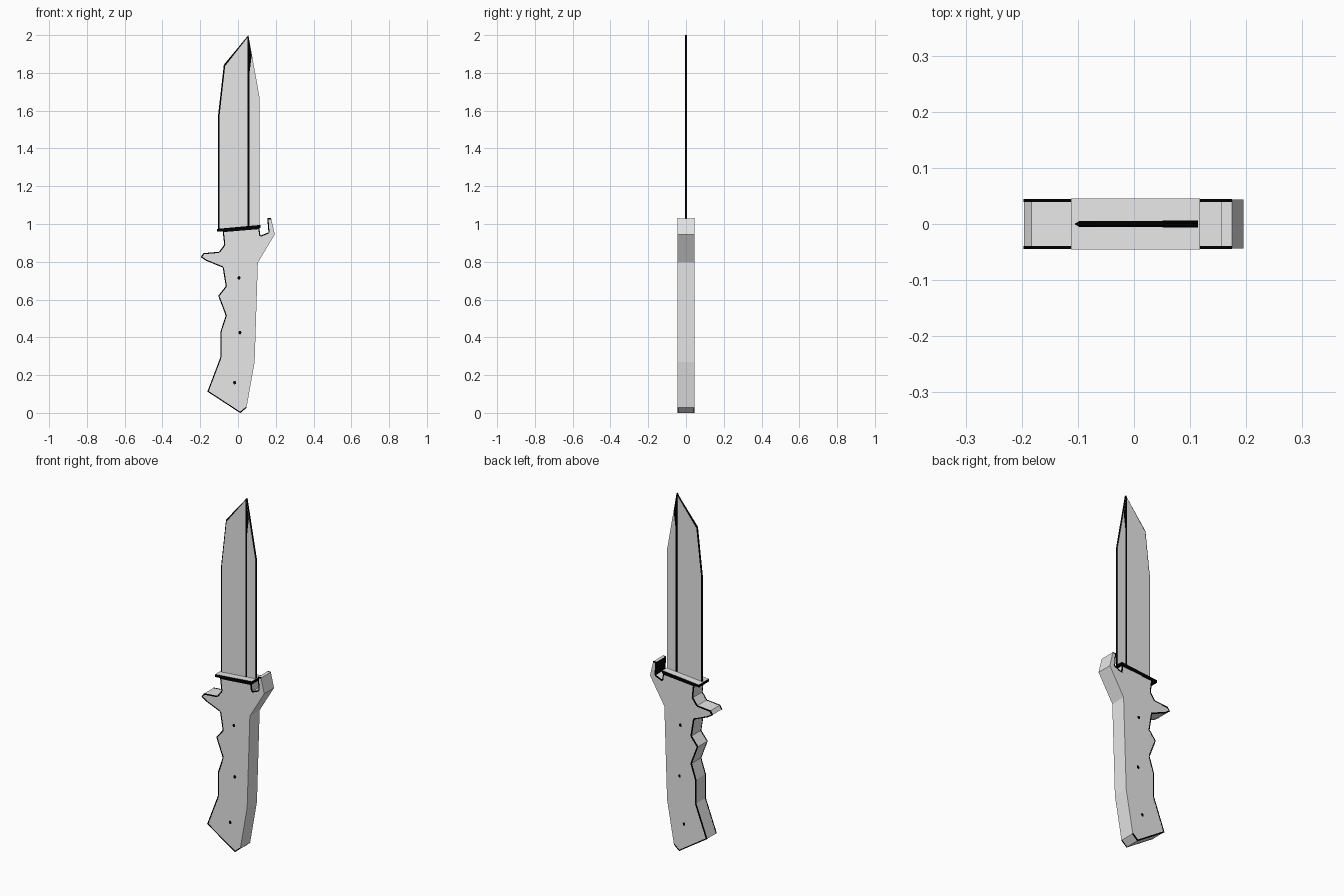
import bpy, bmesh, math
from mathutils import Vector

if "Cube" in bpy.data.objects:
    bpy.data.objects.remove(bpy.data.objects["Cube"])


def material(name, v):
    m = bpy.data.materials.new(name)
    m.diffuse_color = (v, v, v, 1)
    m.use_nodes = True
    m.node_tree.nodes["Principled BSDF"].inputs["Base Color"].default_value = m.diffuse_color
    return m


grey = material("plain_grey", 0.8)
black = material("black", 0.0)


def finish(name, bm, mat=grey, dark_rule=None):
    """Make the object; faces matching dark_rule become black."""
    bmesh.ops.recalc_face_normals(bm, faces=bm.faces)
    bm.normal_update()
    if dark_rule:
        for f in bm.faces:
            f.material_index = int(dark_rule(f.normal, f.calc_center_median()))
    me = bpy.data.meshes.new(name)
    bm.to_mesh(me)
    bm.free()
    me.materials.append(mat)
    me.materials.append(black)
    ob = bpy.data.objects.new(name, me)
    bpy.context.collection.objects.link(ob)
    return ob


def add_prism(bm, pts, y0, y1):
    """Solid from an x/z outline between two depths."""
    face = bm.faces.new([bm.verts.new((x, y0, z)) for x, z in pts])
    new = bmesh.ops.extrude_face_region(bm, geom=[face])["geom"]
    verts = [g for g in new if isinstance(g, bmesh.types.BMVert)]
    bmesh.ops.translate(bm, verts=verts, vec=(0, y1 - y0, 0))


def prism(name, pts, half, mat=grey, dark_rule=None):
    bm = bmesh.new()
    add_prism(bm, pts, -half, half)
    return finish(name, bm, mat, dark_rule)


def rim(name, path, width, y_in, y_out):
    """Thin black lining along a path, on the front and back."""
    bm = bmesh.new()
    for a, b in zip(path, path[1:]):
        a, b = Vector(a), Vector(b)
        d = (b - a).normalized()
        # handle outline runs anticlockwise, so its inside is on the left
        n = Vector((-d.y, d.x))
        quad = [a - n * 0.0008, b - n * 0.0008, b + n * width, a + n * width]
        for s in (-1, 1):
            add_prism(bm, quad, s * y_in, s * y_out)
    return finish(name, bm, black)


# handle with finger grooves, front quillon and rear hook
handle = [
    (0.012, 0.0), (0.045, 0.028), (0.088, 0.27), (0.105, 0.795),
    (0.195, 0.945), (0.175, 1.03), (0.156, 1.03), (0.162, 0.955),
    (0.118, 0.937), (0.112, 0.978), (-0.08, 0.962), (-0.072, 0.89),
    (-0.1, 0.852), (-0.183, 0.845), (-0.196, 0.825), (-0.17, 0.807),
    (-0.08, 0.77), (-0.064, 0.67), (-0.104, 0.62), (-0.064, 0.515),
    (-0.092, 0.43), (-0.092, 0.295), (-0.161, 0.113),
]
# inner wall of the hook is dark
prism("handle", handle, 0.044, grey,
      lambda n, c: c.z > 0.97 and 0.14 < c.x < 0.17 and n.x < -0.5)

# dark lining of the handle edges
rim("handle_lining", handle[5:] + handle[:2], 0.005, 0.039, 0.0448)

# thin sloping guard plate, dark around its sides
prism("guard_plate", [(-0.112, 0.959), (0.118, 0.978),
                      (0.118, 0.995), (-0.112, 0.974)], 0.045, grey,
      lambda n, c: n.z < 0.5)

# blade: flat body and spine, dark on their narrow faces
narrow = lambda n, c: abs(n.y) < 0.5
prism("blade_body", [(-0.098, 0.965), (0.055, 0.978), (0.055, 1.995),
                     (-0.068, 1.838), (-0.098, 1.57)], 0.005, grey, narrow)
prism("blade_spine", [(0.055, 0.978), (0.114, 0.985),
                      (0.114, 1.67), (0.055, 2.0)], 0.006, grey, narrow)

# sharpened dark edge along the left and up to the point
bm = bmesh.new()
rows = []
for xi, xo, zi, zo in ((-0.098, -0.106, 0.965, 0.965), (-0.098, -0.106, 1.57, 1.57),
                       (-0.068, -0.075, 1.838, 1.843), (0.055, 0.055, 1.995, 2.0)):
    rows.append([bm.verts.new((xi, -0.005, zi)), bm.verts.new((xo, 0, zo)),
                 bm.verts.new((xi, 0.005, zi))])
for a, b in zip(rows, rows[1:]):
    for i in range(2):
        bm.faces.new((a[i], a[i + 1], b[i + 1], b[i]))
finish("blade_edge", bm, black)

# dark ridge line widening slightly at the tip
prism("blade_ridge", [(0.051, 0.978), (0.061, 0.978), (0.061, 1.8),
                      (0.072, 1.89), (0.055, 1.998), (0.051, 1.99)], 0.0066, black)

# three small pins through the handle
for i, (x, z) in enumerate(((0.005, 0.715), (0.01, 0.425), (-0.018, 0.16))):
    ring = [(x + 0.008 * math.cos(k * math.pi / 4), z + 0.01 * math.sin(k * math.pi / 4))
            for k in range(8)]
    prism(f"handle_pin_{i + 1}", ring, 0.0446, black)
